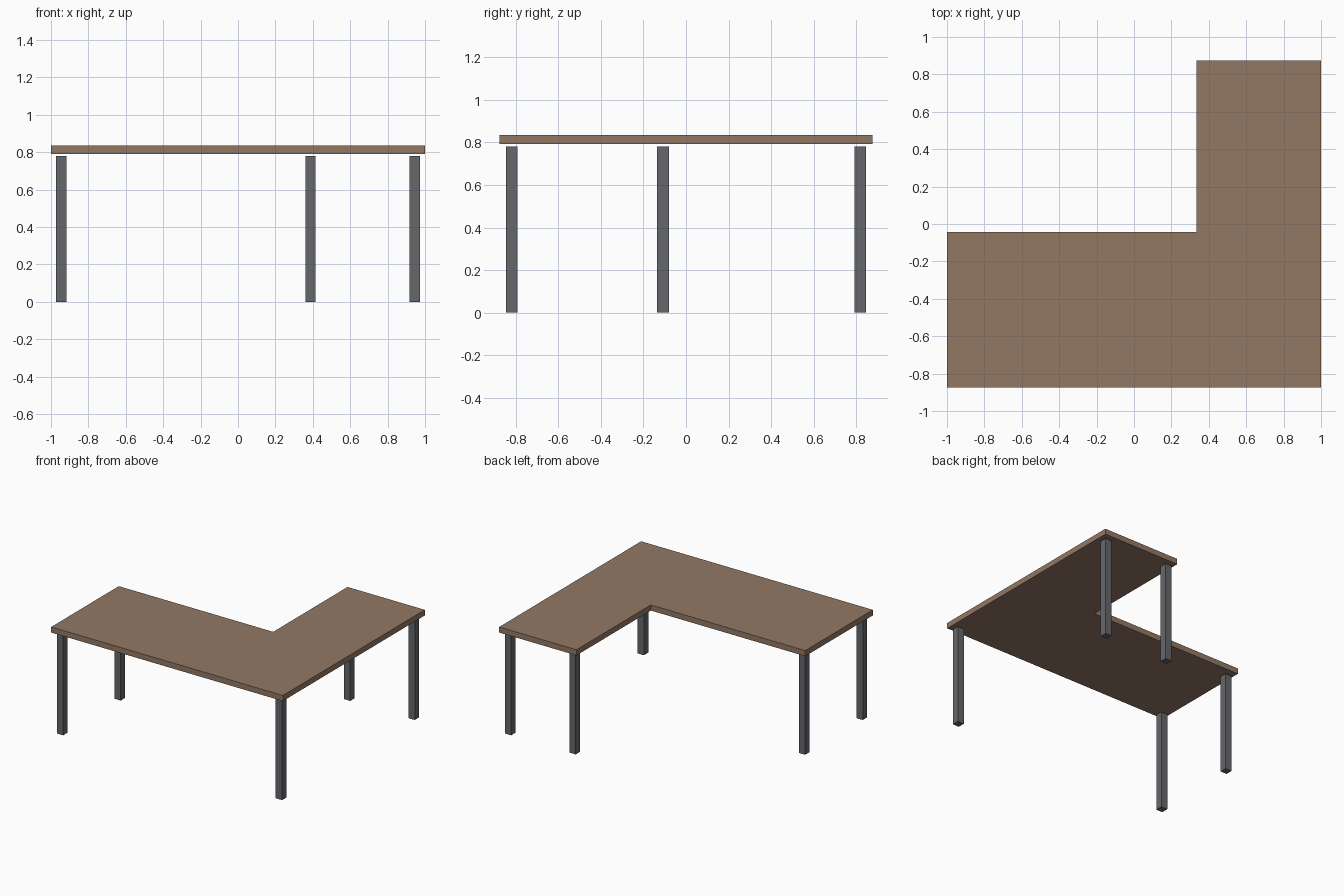
import bpy, bmesh

if "Cube" in bpy.data.objects:
    bpy.data.objects.remove(bpy.data.objects["Cube"])


def material(name, rgb):
    m = bpy.data.materials.new(name)
    m.diffuse_color = (*rgb, 1)
    m.use_nodes = True
    m.node_tree.nodes["Principled BSDF"].inputs["Base Color"].default_value = m.diffuse_color
    return m


def prism(name, outline, z0, z1, mat):
    """Extrude a counter-clockwise xy outline from z0 up to z1."""
    bm = bmesh.new()
    base = bm.faces.new([bm.verts.new((x, y, z0)) for x, y in outline])
    top = bmesh.ops.extrude_face_region(bm, geom=[base], use_keep_orig=True)
    moved = [v for v in top["geom"] if isinstance(v, bmesh.types.BMVert)]
    bmesh.ops.translate(bm, verts=moved, vec=(0, 0, z1 - z0))
    bmesh.ops.recalc_face_normals(bm, faces=bm.faces)
    mesh = bpy.data.meshes.new(name)
    bm.to_mesh(mesh)
    bm.free()
    mesh.materials.append(mat)
    ob = bpy.data.objects.new(name, mesh)
    bpy.context.collection.objects.link(ob)
    return ob


wood = material("wood", (0.29, 0.19, 0.13))
metal = material("dark_metal", (0.13, 0.135, 0.145))

# L-shaped desktop
W, D = 1.0, 0.875
prism("desktop", [(-W, -D), (W, -D), (W, D), (0.333, D), (0.333, -0.042), (-W, -0.042)],
      0.791, 0.835, wood)

# Five square legs, stopping just short of the desktop
H = 0.0275
legs = {
    "front_left_leg": (-0.945, -0.818),
    "front_right_leg": (0.945, -0.818),
    "middle_left_leg": (-0.945, -0.108),
    "back_inner_leg": (0.388, 0.818),
    "back_right_leg": (0.945, 0.818),
}
for name, (x, y) in legs.items():
    prism(name, [(x - H, y - H), (x + H, y - H), (x + H, y + H), (x - H, y + H)], 0, 0.78, metal)
